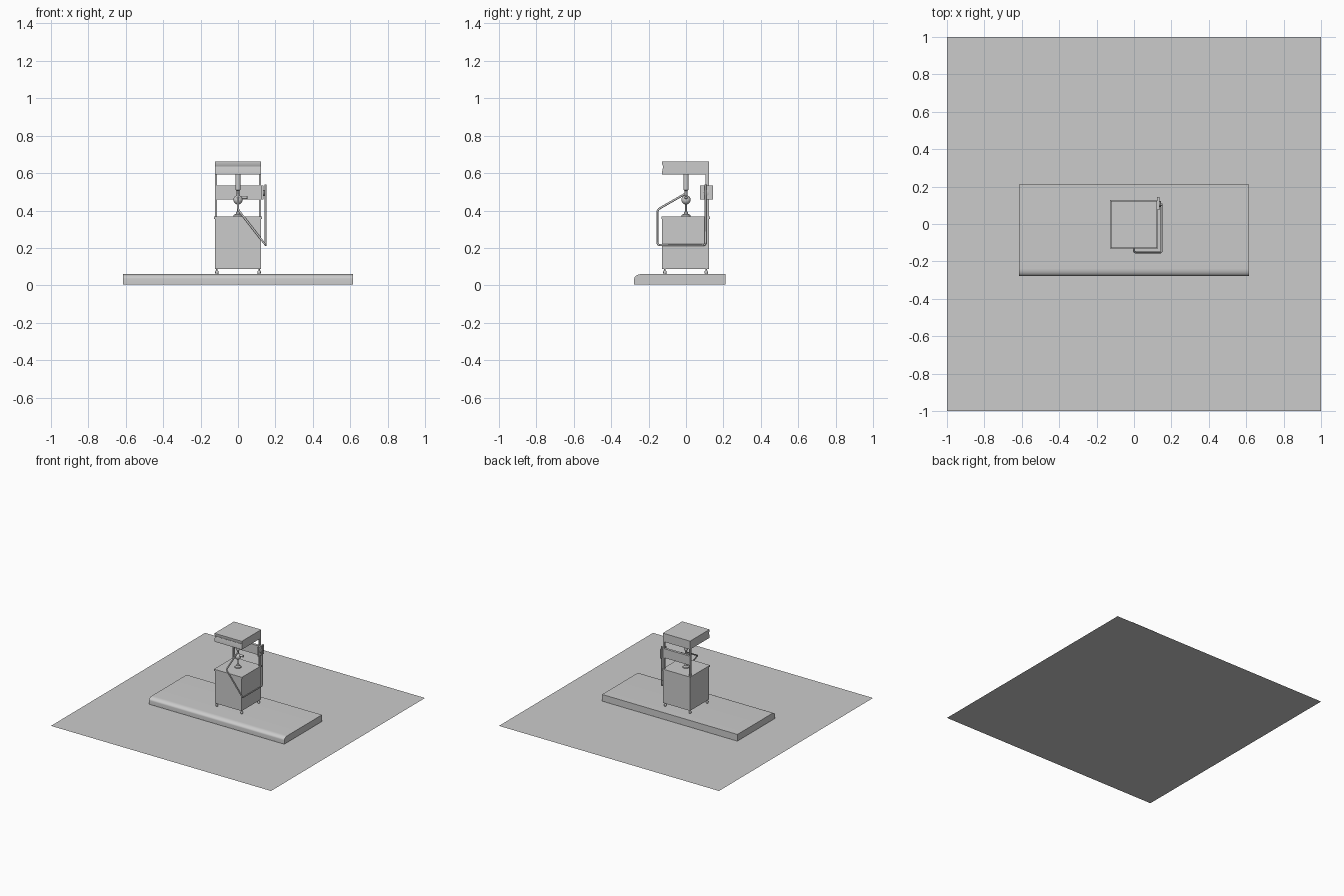
import bpy, bmesh, math
from mathutils import Vector

if "Cube" in bpy.data.objects:
    bpy.data.objects.remove(bpy.data.objects["Cube"])


def add_mesh(name, bm, smooth=False):
    bmesh.ops.recalc_face_normals(bm, faces=bm.faces)
    me = bpy.data.meshes.new(name)
    bm.to_mesh(me)
    bm.free()
    ob = bpy.data.objects.new(name, me)
    bpy.context.collection.objects.link(ob)
    if smooth:
        bpy.ops.object.select_all(action='DESELECT')
        ob.select_set(True)
        bpy.context.view_layer.objects.active = ob
        bpy.ops.object.shade_smooth_by_angle(angle=math.radians(35))
    return ob


def box(name, x0, x1, y0, y1, z0, z1):
    bm = bmesh.new()
    bmesh.ops.create_cube(bm, size=1)
    for v in bm.verts:
        v.co = ((x0 + x1) / 2 + v.co.x * (x1 - x0),
                (y0 + y1) / 2 + v.co.y * (y1 - y0),
                (z0 + z1) / 2 + v.co.z * (z1 - z0))
    return add_mesh(name, bm)


def extrude_x(name, profile, half):
    """Extrude a (y, z) profile symmetrically along x."""
    bm = bmesh.new()
    face = bm.faces.new([bm.verts.new((-half, y, z)) for y, z in profile])
    new = bmesh.ops.extrude_face_region(bm, geom=[face])['geom']
    bmesh.ops.translate(bm, vec=(2 * half, 0, 0),
                        verts=[g for g in new if isinstance(g, bmesh.types.BMVert)])
    return add_mesh(name, bm, True)


def lathe(name, profile, loc=(0, 0, 0), axis='Z', sides=24):
    """Turn an (r, z) profile into a closed solid of revolution."""
    bm = bmesh.new()
    rings = []
    for r, z in profile:
        ring = []
        for i in range(sides):
            a = 2 * math.pi * i / sides
            p = Vector((r * math.cos(a), r * math.sin(a), z))
            if axis == 'X':
                p = Vector((p.z, p.x, p.y))
            ring.append(bm.verts.new(p + Vector(loc)))
        rings.append(ring)
    for a, b in zip(rings, rings[1:]):
        for i in range(sides):
            j = (i + 1) % sides
            bm.faces.new((a[i], a[j], b[j], b[i]))
    bm.faces.new(rings[0])
    bm.faces.new(rings[-1])
    return add_mesh(name, bm, True)


def tube(name, points, radius, bend=0.015):
    """Round tube along a path with softened corners."""
    pts = [Vector(p) for p in points]
    path = [pts[0]]
    for a, b, c in zip(pts, pts[1:], pts[2:]):
        s = b + (a - b).normalized() * bend
        e = b + (c - b).normalized() * bend
        for k in range(5):
            t = k / 4
            path.append(s * (1 - t) ** 2 + b * 2 * t * (1 - t) + e * t * t)
    path.append(pts[-1])
    cu = bpy.data.curves.new(name, 'CURVE')
    cu.dimensions = '3D'
    cu.bevel_depth = radius
    cu.bevel_resolution = 2
    cu.use_fill_caps = True
    sp = cu.splines.new('POLY')
    sp.points.add(len(path) - 1)
    for p, co in zip(sp.points, path):
        p.co = (*co, 1)
    ob = bpy.data.objects.new(name, cu)
    bpy.context.collection.objects.link(ob)
    bpy.ops.object.select_all(action='DESELECT')
    ob.select_set(True)
    bpy.context.view_layer.objects.active = ob
    bpy.ops.object.convert(target='MESH')


# Floor sheet the machine stands on
bm = bmesh.new()
bmesh.ops.create_grid(bm, x_segments=1, y_segments=1, size=1)
add_mesh("floor_sheet", bm)

# Worktop with rounded front edge
arc = [(-0.237 - 0.04 * math.sin(a), 0.036 + 0.024 * math.cos(a))
       for a in (math.pi / 2 * k / 8 for k in range(9))]
extrude_x("worktop", [(0.211, 0.005), (0.211, 0.06)] + arc + [(-0.277, 0.005)], 0.615)

# Cabinet, lid and caster feet
box("cabinet", -0.122, 0.122, -0.127, 0.122, 0.088, 0.355)
box("cabinet_lid", -0.127, 0.127, -0.131, 0.127, 0.355, 0.368)
for sx in (-1, 1):
    for y in (-0.113, 0.108):
        x = sx * 0.113
        lathe("foot", [(0.004, 0.07), (0.004, 0.09)], (x, y, 0), sides=12)
        lathe("foot_pad", [(0.007, 0.06), (0.009, 0.066), (0.009, 0.074), (0.005, 0.08)],
              (x, y, 0), sides=12)

# Rear columns
for sx in (-1, 1):
    xs = sorted((sx * 0.112, sx * 0.122))
    box("rear_column", *xs, 0.103, 0.122, 0.366, 0.6)

# Head housing with a slightly stepped front
extrude_x("head_housing", [(0.124, 0.593), (0.124, 0.662), (-0.128, 0.662),
                           (-0.128, 0.648), (-0.122, 0.635), (-0.128, 0.605),
                           (-0.128, 0.593)], 0.124)

# Rear panel and side control plate
box("rear_panel", -0.116, 0.124, 0.1, 0.12, 0.46, 0.535)
box("side_plate", 0.124, 0.135, 0.075, 0.145, 0.46, 0.535)
lathe("side_dial", [(0.016, 0), (0.016, 0.008), (0.009, 0.01)],
      (0.135, 0.108, 0.495), axis='X')

# Spindle, ball and shaft
lathe("spindle", [(0.014, 0.595), (0.014, 0.51), (0.007, 0.505), (0.007, 0.475)])
lathe("ball", [(max(0.001, 0.025 * math.sin(math.pi * k / 12)),
                0.457 + 0.025 * math.cos(math.pi * k / 12)) for k in range(13)])
lathe("lower_shaft", [(0.005, 0.44), (0.005, 0.395), (0.011, 0.392), (0.012, 0.382),
                      (0.024, 0.376), (0.025, 0.367)])
lathe("clamp_knob", [(0.009, 0.0), (0.009, 0.03), (0.006, 0.034)],
      (0.018, 0, 0.47), axis='X', sides=16)

# Bent hose from the ball around to the side plate
tube("hose", [(0, 0, 0.492), (0, -0.152, 0.405), (0.148, -0.152, 0.215),
              (0.148, 0.105, 0.215), (0.148, 0.105, 0.54)], 0.0055)
